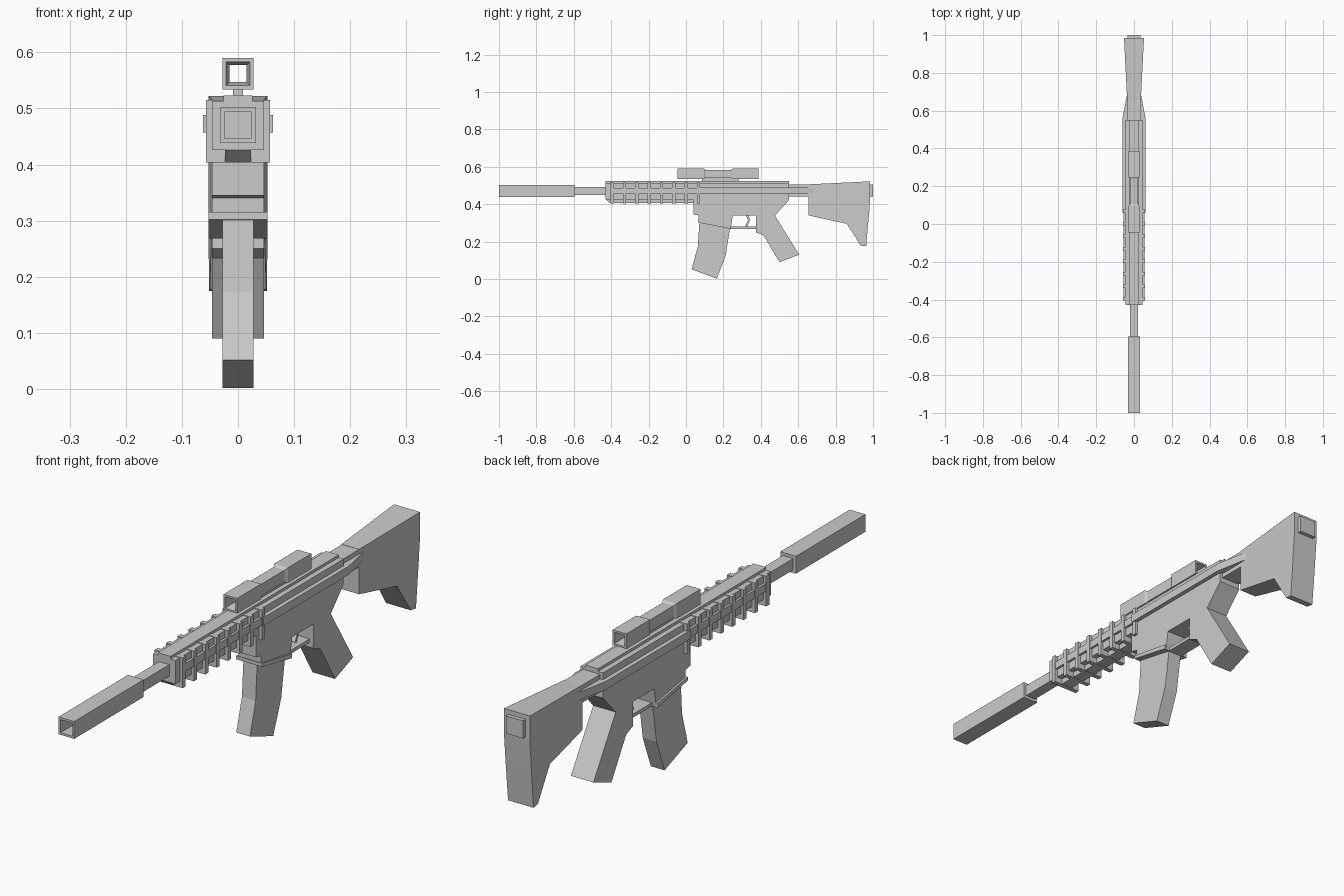
import bpy, bmesh


def finish(bm, name):
    bmesh.ops.recalc_face_normals(bm, faces=bm.faces)
    mesh = bpy.data.meshes.new(name)
    bm.to_mesh(mesh)
    bm.free()
    obj = bpy.data.objects.new(name, mesh)
    bpy.context.collection.objects.link(obj)
    return obj


def prism(name, profile, width):
    """Side profile (y, z) extruded across x; width is a half-width or a function of y."""
    half = width if callable(width) else (lambda y: width)
    bm = bmesh.new()
    left = [bm.verts.new((-half(y), y, z)) for y, z in profile]
    right = [bm.verts.new((half(y), y, z)) for y, z in profile]
    bm.faces.new(left)
    bm.faces.new(right)
    for i in range(len(profile)):
        j = (i + 1) % len(profile)
        bm.faces.new((left[i], left[j], right[j], right[i]))
    return finish(bm, name)


def box(name, half, y0, y1, z0, z1):
    return prism(name, [(y0, z0), (y1, z0), (y1, z1), (y0, z1)], half)


def square_lathe(name, zc, rings):
    """Square rings (y, half size) skinned in order; the ring list may fold back inside."""
    bm = bmesh.new()
    loops = [[bm.verts.new((sx * r, y, zc + sz * r))
              for sx, sz in ((-1, -1), (1, -1), (1, 1), (-1, 1))] for y, r in rings]
    if rings[0] == rings[-1]:
        loops[-1] = loops[0]
    else:
        bm.faces.new(loops[0])
        bm.faces.new(loops[-1])
    for a, b in zip(loops, loops[1:]):
        for i in range(4):
            j = (i + 1) % 4
            bm.faces.new((a[i], a[j], b[j], b[i]))
    return finish(bm, name)


# Muzzle tube (open at the front) and barrel
square_lathe("muzzle_tube", 0.47,
             [(-0.72, 0.024), (-1.0, 0.024), (-1.0, 0.032), (-0.595, 0.032)])
square_lathe("barrel", 0.47, [(-0.6, 0.021), (-0.42, 0.021)])

# Handguard: core, side strips, bottom rail and ribs
box("handguard_core", 0.046, -0.43, 0.06, 0.426, 0.513)
box("handguard_side_strip", 0.055, -0.40, 0.07, 0.458, 0.487)
prism("bottom_rail", [(-0.43, 0.426), (-0.405, 0.405), (0.05, 0.405), (0.05, 0.426)], 0.023)
for i in range(8):
    y = -0.395 + i * 0.066
    box(f"handguard_rib_{i + 1}", 0.057, y - 0.009, y + 0.009, 0.404, 0.515)
box("top_rail", 0.026, -0.43, 0.55, 0.51, 0.523)

# Receiver and pistol grip in one profile
prism("receiver_and_grip",
      [(0.04, 0.513), (0.04, 0.345), (0.068, 0.34), (0.068, 0.305), (0.24, 0.275),
       (0.25, 0.34), (0.375, 0.34), (0.375, 0.25), (0.415, 0.233), (0.5, 0.09),
       (0.605, 0.13), (0.475, 0.34), (0.55, 0.42), (0.55, 0.513)], 0.046)

# Side strips that taper in towards the stock
bm_width = lambda y: 0.062 if y < 0.56 else 0.036
box("receiver_side_strip", 0.062, 0.06, 0.555, 0.457, 0.488)
box("side_strip_taper", bm_width, 0.555, 0.69, 0.457, 0.488)

# Magazine, magazine well lip, trigger and guard
prism("magazine_well_lip", [(0.065, 0.315), (0.065, 0.302), (0.24, 0.268), (0.24, 0.285)], 0.053)
prism("magazine", [(0.072, 0.31), (0.063, 0.172), (0.03, 0.052), (0.165, 0.002),
                   (0.212, 0.125), (0.237, 0.285)], 0.028)
box("trigger_guard", 0.03, 0.235, 0.38, 0.268, 0.281)
prism("trigger", [(0.318, 0.345), (0.332, 0.315), (0.318, 0.284),
                  (0.326, 0.28), (0.342, 0.315), (0.334, 0.345)], 0.01)

# Buffer tube through the stock, and the stock widening to the rear
box("buffer_tube", 0.035, 0.54, 1.0, 0.44, 0.505)
prism("stock", [(0.655, 0.506), (0.985, 0.522), (0.985, 0.43), (0.977, 0.33),
                (0.963, 0.175), (0.935, 0.178), (0.86, 0.295), (0.655, 0.34)],
      lambda y: 0.036 + (y - 0.655) / 0.33 * 0.017)

# Hollow scope with two wider ends, on a narrow mount
square_lathe("scope", 0.562,
             [(-0.045, 0.028), (0.095, 0.028), (0.105, 0.022), (0.24, 0.022), (0.25, 0.028),
              (0.387, 0.028), (0.387, 0.021), (0.35, 0.015), (-0.01, 0.015), (-0.045, 0.021),
              (-0.045, 0.028)])
box("scope_mount", 0.009, 0.085, 0.28, 0.52, 0.545)
